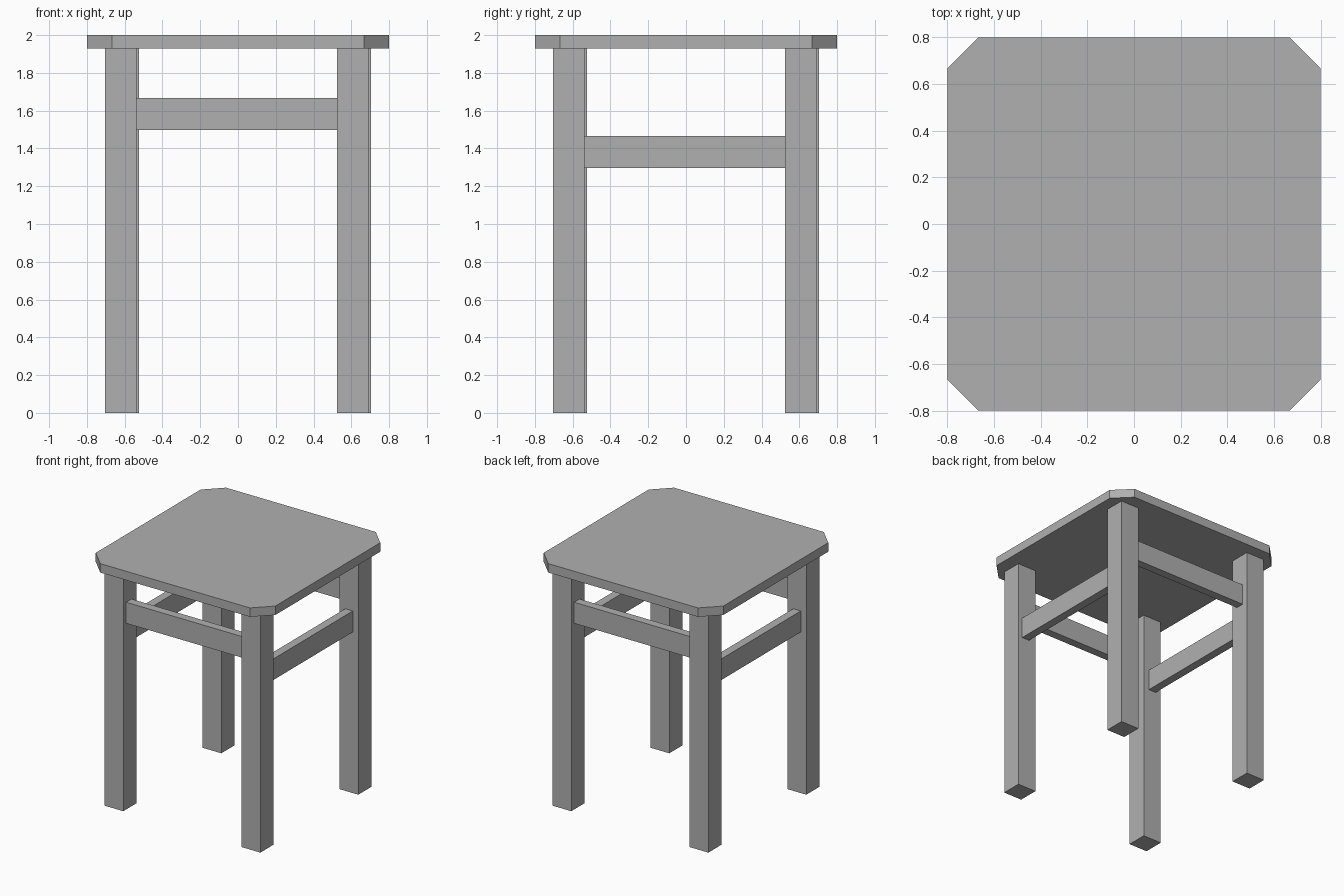
import bpy
import bmesh
from mathutils import Matrix
from math import pi

if "Cube" in bpy.data.objects:
    bpy.data.objects.remove(bpy.data.objects["Cube"])

# Darker grey shared by all parts
grey = bpy.data.materials.new("dark_grey")
grey.diffuse_color = (0.435, 0.435, 0.435, 1)
grey.use_nodes = True
grey.node_tree.nodes["Principled BSDF"].inputs["Base Color"].default_value = grey.diffuse_color

def prism(name, outline, z0, z1, quarter=0):
    """Extrude a flat outline from z0 to z1, turned by quarter turns about z."""
    bm = bmesh.new()
    base = bm.faces.new([bm.verts.new((x, y, z0)) for x, y in outline])
    top = bmesh.ops.extrude_face_region(bm, geom=[base], use_keep_orig=True)["geom"]
    verts = [g for g in top if isinstance(g, bmesh.types.BMVert)]
    bmesh.ops.translate(bm, verts=verts, vec=(0, 0, z1 - z0))
    bmesh.ops.rotate(bm, verts=bm.verts, matrix=Matrix.Rotation(quarter * pi / 2, 3, 'Z'))
    bmesh.ops.recalc_face_normals(bm, faces=bm.faces)
    mesh = bpy.data.meshes.new(name)
    bm.to_mesh(mesh)
    bm.free()
    mesh.materials.append(grey)
    obj = bpy.data.objects.new(name, mesh)
    bpy.context.collection.objects.link(obj)
    return obj

def rect(x0, x1, y0, y1):
    return [(x0, y0), (x1, y0), (x1, y1), (x0, y1)]

# Seat: square board with clipped corners
h, c = 0.8, 0.667
prism("seat", [(-c, -h), (c, -h), (h, -c), (h, c), (c, h), (-c, h), (-h, c), (-h, -c)], 1.928, 2.0)

# Legs and stretchers: one corner and one side, repeated by quarter turns
legs = ["front_left_leg", "front_right_leg", "back_right_leg", "back_left_leg"]
rails = ["front_stretcher", "right_stretcher", "back_stretcher", "left_stretcher"]
for i in range(4):
    prism(legs[i], rect(-0.704, -0.537, -0.692, -0.525), 0.0, 1.928, i)
    # Side stretchers sit lower than the front and back ones
    z = 1.296 if i % 2 else 1.498
    prism(rails[i], rect(-0.537, 0.525, -0.655, -0.587), z, z + 0.17, i)
